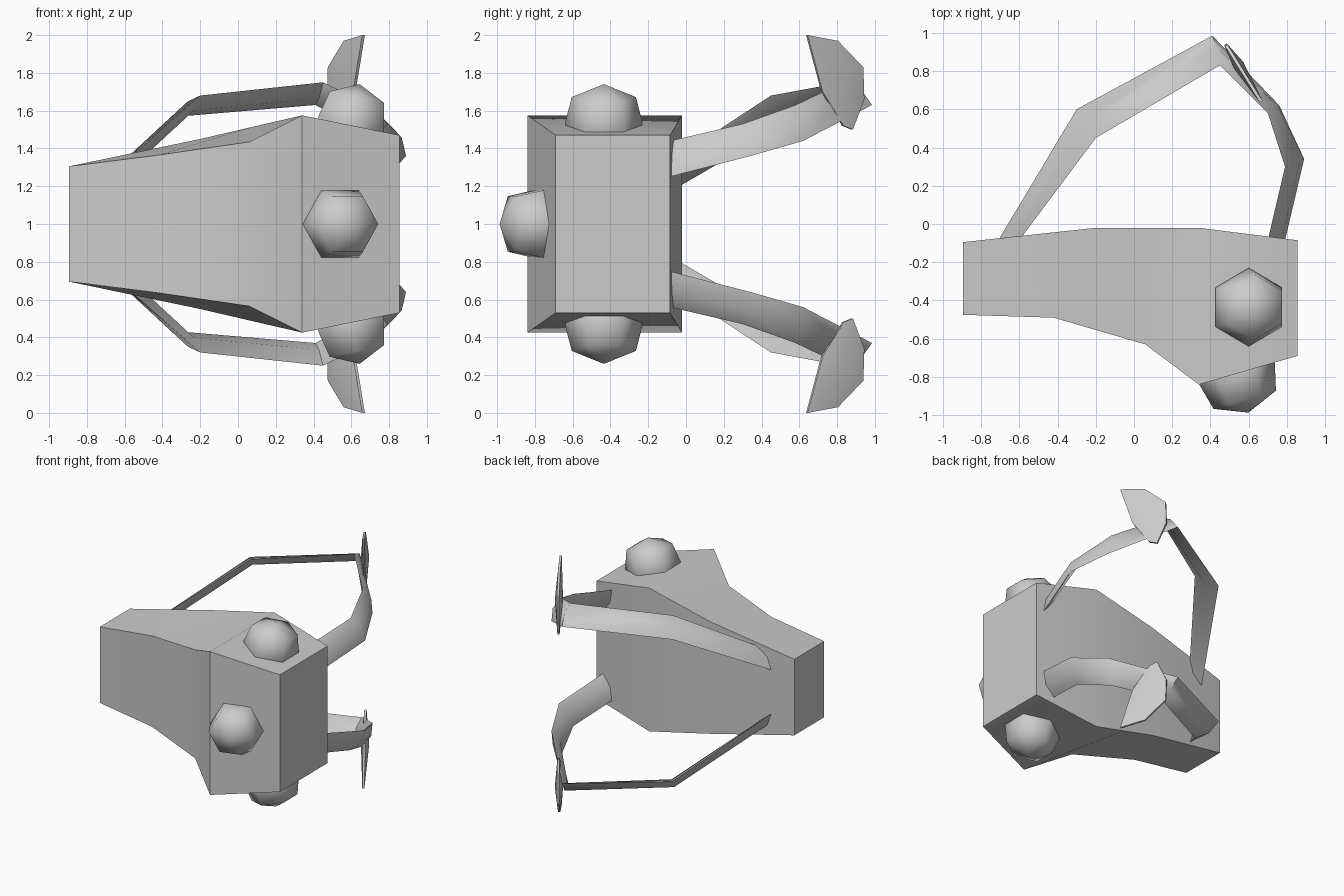
import bpy, bmesh, math
from mathutils import Vector

if "Cube" in bpy.data.objects:
    bpy.data.objects.remove(bpy.data.objects["Cube"])

MID = Vector((0, 0, 1))  # model is mirrored above and below this height


def make(name, bm, angle, mirror=False):
    bmesh.ops.recalc_face_normals(bm, faces=bm.faces)
    me = bpy.data.meshes.new(name)
    bm.to_mesh(me)
    bm.free()
    ob = bpy.data.objects.new(name, me)
    ob.location = MID
    bpy.context.collection.objects.link(ob)
    bpy.ops.object.select_all(action='DESELECT')
    ob.select_set(True)
    bpy.context.view_layer.objects.active = ob
    bpy.ops.object.shade_smooth_by_angle(angle=math.radians(angle))
    if mirror:
        m = ob.modifiers.new("Mirror", 'MIRROR')
        m.use_axis = (False, False, True)
        m.use_mirror_merge = False
    return ob


def loft(rings):
    """Skin a list of equal-sized point rings and cap both ends."""
    bm = bmesh.new()
    vs = [[bm.verts.new(Vector(p) - MID) for p in r] for r in rings]
    n = len(vs[0])
    for a, b in zip(vs, vs[1:]):
        for i in range(n):
            j = (i + 1) % n
            bm.faces.new((a[i], a[j], b[j], b[i]))
    bm.faces.new(vs[0])
    bm.faces.new(vs[-1])
    return bm


# Body: rectangular sections (front x, front y, half height, back x, back y, half height)
sections = [
    (-.895, -.475, .305, -.895, -.095, .305),
    (-.42, -.49, .365, -.20, -.02, .45),
    (.06, -.63, .435, .08, -.02, .515),
    (.34, -.84, .575, .34, -.02, .575),
    (.855, -.69, .47, .855, -.085, .47),
]
make("body", loft([[(fx, fy, 1 - fh), (fx, fy, 1 + fh), (bx, by, 1 + bh), (bx, by, 1 - bh)]
                   for fx, fy, fh, bx, by, bh in sections]), 40)


# Knobs: six-sided domes, each tilted to follow the body face
def knob(name, centre, axis, side, mirror):
    c, up, s = Vector(centre), Vector(axis).normalized(), Vector(side).normalized()
    t = up.cross(s)
    bm = bmesh.new()
    rings = []
    for r, h in [(.17, -.14), (.205, 0), (.17, .14)]:
        rings.append([bm.verts.new(c - MID + up * h + r * (s * math.cos(k * math.pi / 3)
                      + t * math.sin(k * math.pi / 3))) for k in range(6)])
    low = bm.verts.new(c - MID - up * .21)
    top = bm.verts.new(c - MID + up * .21)
    for i in range(6):
        j = (i + 1) % 6
        bm.faces.new((low, rings[0][j], rings[0][i]))
        bm.faces.new((top, rings[2][i], rings[2][j]))
        for a, b in zip(rings, rings[1:]):
            bm.faces.new((a[i], a[j], b[j], b[i]))
    make(name, bm, 60, mirror)


knob("front_knob", (.54, -.785, 1), (.28, -.96, 0), (.96, .28, 0), False)
knob("side_knob", (.6, -.435, 1.535), (.21, 0, .98), (0, 1, 0), True)

# Arms: flattened strip through (outer low edge, inner high edge) pairs
path = [
    ((-.71, -.085, 1.17), (-.60, -.085, 1.33)),
    ((-.30, .60, 1.57), (-.20, .45, 1.68)),
    ((.41, .985, 1.63), (.45, .83, 1.75)),
    ((.76, .62, 1.44), (.70, .58, 1.63)),
    ((.89, .34, 1.36), (.79, .30, 1.53)),
    ((.79, -.085, 1.25), (.70, -.085, 1.44)),
]
pairs = [(Vector(a), Vector(b)) for a, b in path]
mids = [(a + b) / 2 for a, b in pairs]
rings = []
for i, (a, b) in enumerate(pairs):
    along = mids[min(i + 1, 5)] - mids[max(i - 1, 0)]
    n = along.cross(b - a).normalized() * .03
    if i in (0, 5):
        n.y = 0
    rings.append([a, mids[i] + n, b, mids[i] - n])
make("arms", loft(rings), 60, True)

# Fins: thin lens-shaped plates standing on the arm corners (y, z outline)
outline = [(.64, 2.0), (.80, 1.97), (.935, 1.83), (.94, 1.66), (.88, 1.5), (.83, 1.52), (.72, 1.7)]
nrm = Vector((.86, .52, 0))
bm = bmesh.new()


def on_plate(y, z, off):
    return bm.verts.new(Vector((.665 - (y - .64) * .62, y, z - 1)) + nrm * off)


front = [on_plate(y, z, .008) for y, z in outline]
back = [on_plate(y, z, -.008) for y, z in outline]
fc, bc = on_plate(.83, 1.75, .03), on_plate(.83, 1.75, -.03)
for i in range(len(outline)):
    j = (i + 1) % len(outline)
    bm.faces.new((fc, front[i], front[j]))
    bm.faces.new((bc, back[j], back[i]))
    bm.faces.new((front[i], back[i], back[j], front[j]))
make("fins", bm, 40, True)
